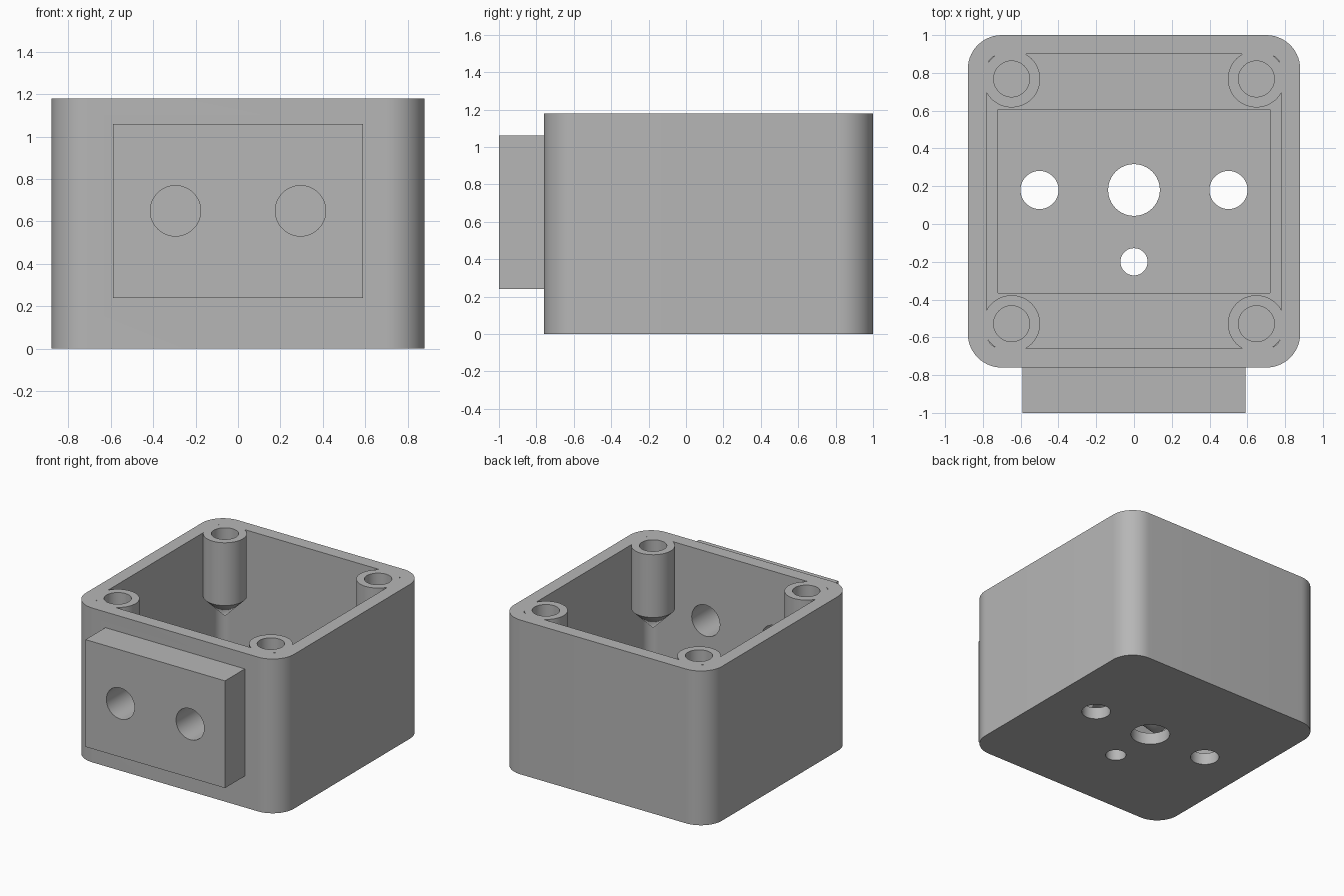
import bpy, bmesh, math
from mathutils import Matrix, Vector

cube = bpy.data.objects.get("Cube")
if cube:
    bpy.data.objects.remove(cube, do_unlink=True)

grey = bpy.data.materials.new("plain grey")
grey.use_nodes = True
colour = (0.47, 0.47, 0.47, 1)
grey.diffuse_color = colour
grey.node_tree.nodes["Principled BSDF"].inputs["Base Color"].default_value = colour

MID_Y = 0.12            # centre of the box body in depth
HEIGHT = 1.18
FLOOR, POCKET_FLOOR = 0.13, 0.09


def finish(bm, name):
    bmesh.ops.recalc_face_normals(bm, faces=bm.faces)
    mesh = bpy.data.meshes.new(name)
    bm.to_mesh(mesh)
    bm.free()
    mesh.materials.append(grey)
    obj = bpy.data.objects.new(name, mesh)
    bpy.context.collection.objects.link(obj)
    return obj


def rounded_block(name, half_x, half_y, radius, z0, z1, steps=14):
    """Upright prism with rounded vertical corners, centred on the body."""
    bm = bmesh.new()
    ring = []
    for i, (sx, sy) in enumerate(((1, 1), (-1, 1), (-1, -1), (1, -1))):
        for k in range(steps + 1):
            a = math.pi / 2 * (i + k / steps)
            ring.append(bm.verts.new((sx * (half_x - radius) + radius * math.cos(a),
                                      MID_Y + sy * (half_y - radius) + radius * math.sin(a), z0)))
    face = bm.faces.new(ring)
    top = bmesh.ops.extrude_face_region(bm, geom=[face])["geom"]
    bmesh.ops.translate(bm, vec=(0, 0, z1 - z0),
                        verts=[v for v in top if isinstance(v, bmesh.types.BMVert)])
    return finish(bm, name)


def box(name, low, high):
    low, high = Vector(low), Vector(high)
    bm = bmesh.new()
    bmesh.ops.create_cube(bm, size=1, matrix=Matrix.Translation((low + high) / 2)
                          @ Matrix.Diagonal((*(high - low), 1)))
    return finish(bm, name)


def cylinder(name, centre, radius, length, axis="Z"):
    bm = bmesh.new()
    turn = Matrix.Rotation(math.pi / 2, 4, "X") if axis == "Y" else Matrix()
    bmesh.ops.create_cone(bm, cap_ends=True, segments=48, radius1=radius, radius2=radius,
                          depth=length, matrix=Matrix.Translation(centre) @ turn)
    return finish(bm, name)


def pointed_post(name, x, y, radius, shoulder, segments=48):
    """Cylinder whose lower end tapers to a point."""
    bm = bmesh.new()
    ring = [bm.verts.new((x + radius * math.cos(t), y + radius * math.sin(t), HEIGHT))
            for t in (2 * math.pi * k / segments for k in range(segments))]
    low = [bm.verts.new((v.co.x, v.co.y, shoulder)) for v in ring]
    tip = bm.verts.new((x, y, shoulder - radius))
    bm.faces.new(ring)
    for k in range(segments):
        n = (k + 1) % segments
        bm.faces.new((ring[k], ring[n], low[n], low[k]))
        bm.faces.new((low[k], low[n], tip))
    return finish(bm, name)


def combine(target, tool, operation):
    mod = target.modifiers.new(operation.lower(), "BOOLEAN")
    mod.operation, mod.solver, mod.object = operation, "EXACT", tool
    bpy.context.view_layer.objects.active = target
    bpy.ops.object.modifier_apply(modifier=mod.name)
    bpy.data.objects.remove(tool, do_unlink=True)


# Body: rounded open box with a mounting block on the front
body = rounded_block("enclosure_body", 0.88, 0.88, 0.18, 0, HEIGHT)
combine(body, box("front_block", (-0.59, -1, 0.24), (0.59, -0.71, 1.06)), "UNION")
combine(body, rounded_block("cavity", 0.78, 0.78, 0.08, FLOOR, HEIGHT + 0.1), "DIFFERENCE")

# Shallow pocket in the floor
combine(body, box("floor_pocket", (-0.72, -0.365, POCKET_FLOOR), (0.72, 0.605, 0.3)), "DIFFERENCE")

# Screw posts in the four corners, each with a blind hole
for sx in (-1, 1):
    for sy in (-1, 1):
        x, y = sx * 0.648, MID_Y + sy * 0.648
        combine(body, pointed_post("screw_post", x, y, 0.151, 0.70), "UNION")
        combine(body, cylinder("screw_hole", (x, y, HEIGHT), 0.095, 0.92), "DIFFERENCE")

# Round openings through the floor
for x, y, r in ((0, 0.18, 0.137), (-0.5, 0.18, 0.101), (0.5, 0.18, 0.101), (0, -0.2, 0.072)):
    combine(body, cylinder("floor_hole", (x, y, 0), r, 0.6), "DIFFERENCE")

# Cable ports through the front block and wall
for x in (-0.295, 0.295):
    combine(body, cylinder("cable_port", (x, -0.85, 0.65), 0.119, 0.6, "Y"), "DIFFERENCE")

bpy.ops.object.select_all(action="DESELECT")
body.select_set(True)
bpy.context.view_layer.objects.active = body
bpy.ops.object.shade_smooth_by_angle(angle=math.radians(30))
